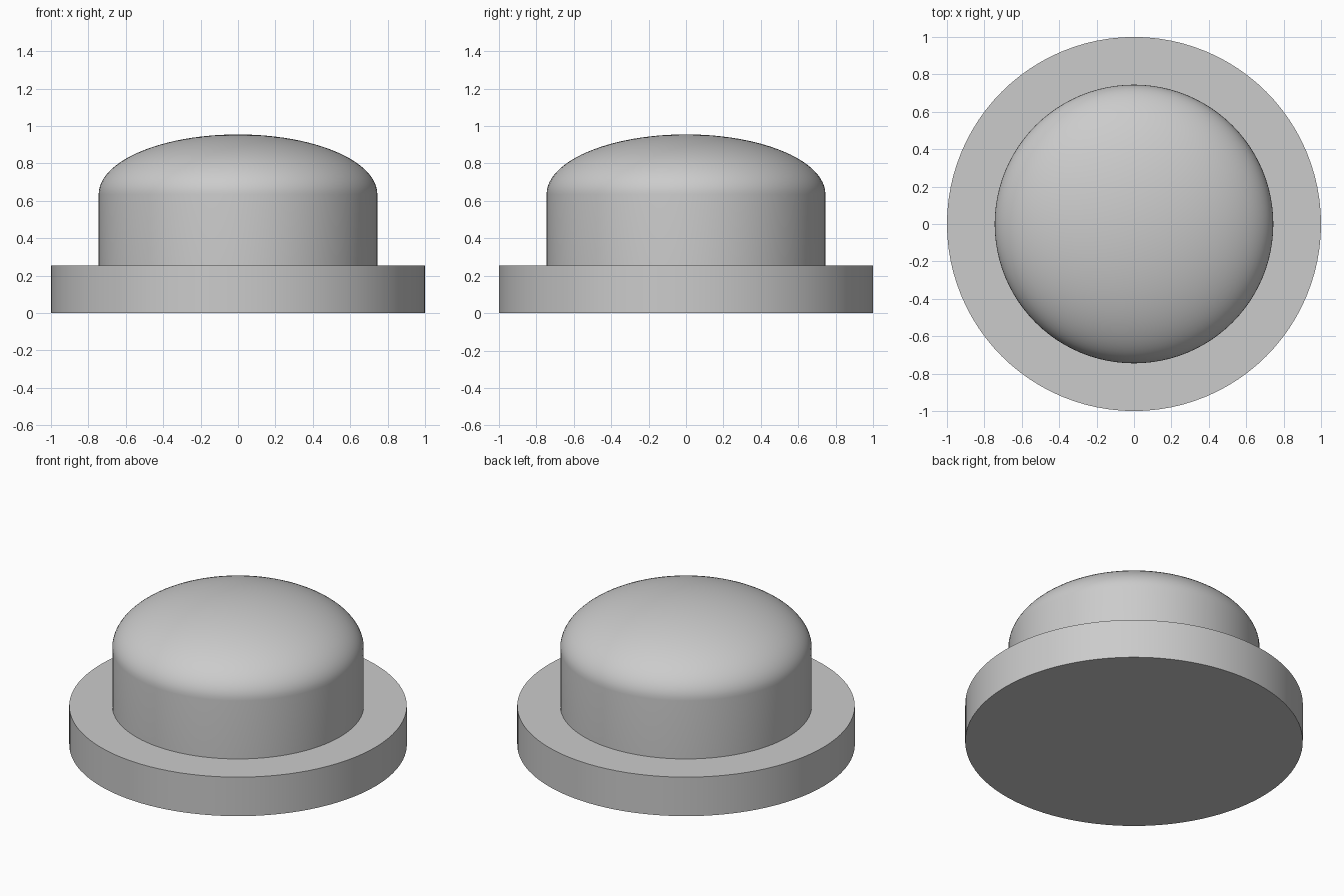
import bpy
import bmesh
from math import cos, sin, pi, radians

SEGMENTS = 96

cube = bpy.data.objects.get("Cube")
if cube:
    bpy.data.objects.remove(cube, do_unlink=True)

# One plain grey for the whole model
grey = bpy.data.materials.new("plain_grey")
grey.use_nodes = True
grey.diffuse_color = (0.6, 0.6, 0.6, 1)
grey.node_tree.nodes["Principled BSDF"].inputs["Base Color"].default_value = (0.6, 0.6, 0.6, 1)


def lathe(name, profile):
    """Spin a (radius, height) profile about the z axis."""
    bm = bmesh.new()
    verts = [bm.verts.new((r, 0, z)) for r, z in profile]
    edges = [bm.edges.new(pair) for pair in zip(verts, verts[1:])]
    bmesh.ops.spin(bm, geom=verts + edges, cent=(0, 0, 0), axis=(0, 0, 1),
                   angle=2 * pi, steps=SEGMENTS, use_duplicate=False)
    bmesh.ops.remove_doubles(bm, verts=bm.verts, dist=0.0001)
    bmesh.ops.recalc_face_normals(bm, faces=bm.faces)
    mesh = bpy.data.meshes.new(name)
    bm.to_mesh(mesh)
    bm.free()
    mesh.materials.append(grey)
    obj = bpy.data.objects.new(name, mesh)
    bpy.context.collection.objects.link(obj)
    bpy.ops.object.select_all(action='DESELECT')
    obj.select_set(True)
    bpy.context.view_layer.objects.active = obj
    bpy.ops.object.shade_smooth_by_angle(angle=radians(30))
    return obj


# Wide flange and the domed cap standing on it, as one closed body
flange_radius, flange_top = 1.0, 0.255
cap_radius, wall_top, dome_height = 0.745, 0.635, 0.32
steps = 24
dome = [(cap_radius * cos(pi / 2 * i / steps), wall_top + dome_height * sin(pi / 2 * i / steps))
        for i in range(steps)]
lathe("domed_button", [(0, 0), (flange_radius, 0), (flange_radius, flange_top),
                       (cap_radius, flange_top)] + dome + [(0, wall_top + dome_height)])
